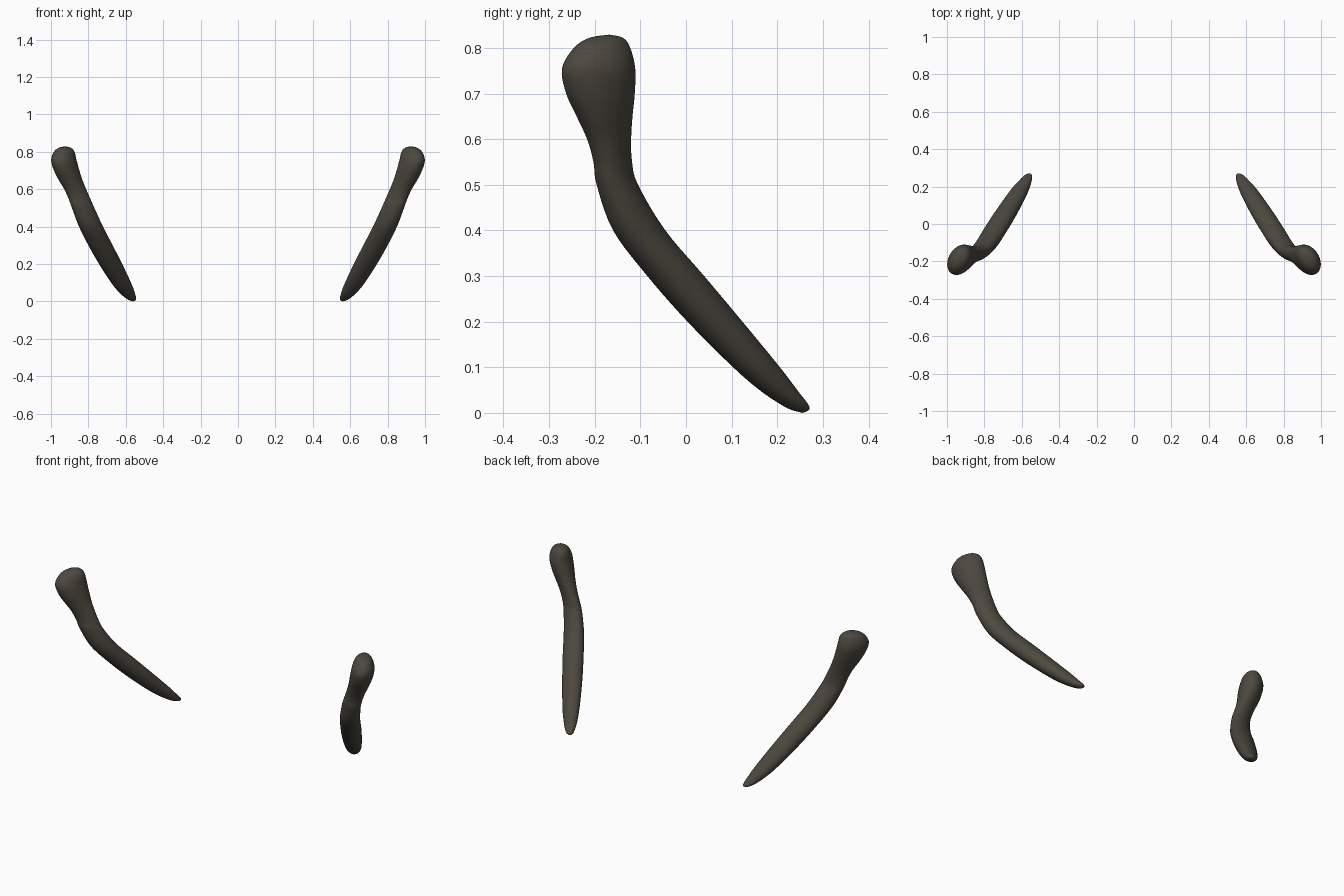
import bpy, bmesh, math

if "Cube" in bpy.data.objects:
    bpy.data.objects.remove(bpy.data.objects["Cube"])

# Horn sections from top to tip: z, x min, x max, y min, y max
KEYS = [
    (0.829, 0.925, 0.925, -0.168, -0.168),
    (0.822, 0.894, 0.957, -0.212, -0.138),
    (0.800, 0.874, 0.984, -0.246, -0.122),
    (0.755, 0.863, 0.999, -0.272, -0.111),
    (0.700, 0.848, 0.984, -0.263, -0.112),
    (0.650, 0.832, 0.959, -0.240, -0.117),
    (0.600, 0.812, 0.929, -0.217, -0.120),
    (0.550, 0.790, 0.906, -0.203, -0.118),
    (0.500, 0.768, 0.888, -0.196, -0.105),
    (0.400, 0.722, 0.850, -0.160, -0.045),
    (0.300, 0.670, 0.800, -0.085, 0.040),
    (0.200, 0.619, 0.743, 0.003, 0.124),
    (0.100, 0.572, 0.678, 0.103, 0.206),
    (0.050, 0.553, 0.637, 0.161, 0.244),
    (0.020, 0.545, 0.604, 0.205, 0.267),
    (0.007, 0.546, 0.583, 0.230, 0.270),
    (0.000, 0.562, 0.562, 0.256, 0.256),
]
SIDES, STEPS = 32, 5
SKEW = math.asin(0.3)  # tilts each oval section across x and y


def blend(a, b, c, d, t):
    """Smooth interpolation between b and c."""
    return b + 0.5 * t * (c - a + t * (2*a - 5*b + 4*c - d + t * (3*(b - c) + d - a)))


# Smoothly interpolated sections
sections = []
for i in range(len(KEYS) - 1):
    quad = [KEYS[min(max(i + k, 0), len(KEYS) - 1)] for k in (-1, 0, 1, 2)]
    for s in range(STEPS):
        sections.append([blend(*v, s / STEPS) for v in zip(*quad)])
sections.append(KEYS[-1])

# Loft the horn skin
bm = bmesh.new()
rings = []
for z, x0, x1, y0, y1 in sections:
    ring = []
    for k in range(SIDES):
        a = 2 * math.pi * k / SIDES
        ring.append(bm.verts.new(((x0 + x1) / 2 + (x1 - x0) / 2 * math.cos(a),
                                  (y0 + y1) / 2 + (y1 - y0) / 2 * math.sin(a - SKEW), z)))
    rings.append(ring)
for r, q in zip(rings, rings[1:]):
    for k in range(SIDES):
        n = (k + 1) % SIDES
        bm.faces.new((r[k], q[k], q[n], r[n]))
bmesh.ops.remove_doubles(bm, verts=bm.verts, dist=0.0002)
bmesh.ops.recalc_face_normals(bm, faces=bm.faces)
for f in bm.faces:
    f.smooth = True
mesh = bpy.data.meshes.new("horns")
bm.to_mesh(mesh)
bm.free()

# Pair of horns, mirrored across the centre
horns = bpy.data.objects.new("horns", mesh)
bpy.context.collection.objects.link(horns)
mirror = horns.modifiers.new("mirror", 'MIRROR')
mirror.use_axis = (True, False, False)
mirror.use_mirror_merge = False

mat = bpy.data.materials.new("dark_horn")
mat.diffuse_color = (0.075, 0.066, 0.051, 1)
mat.use_nodes = True
mat.node_tree.nodes["Principled BSDF"].inputs["Base Color"].default_value = mat.diffuse_color
mesh.materials.append(mat)
